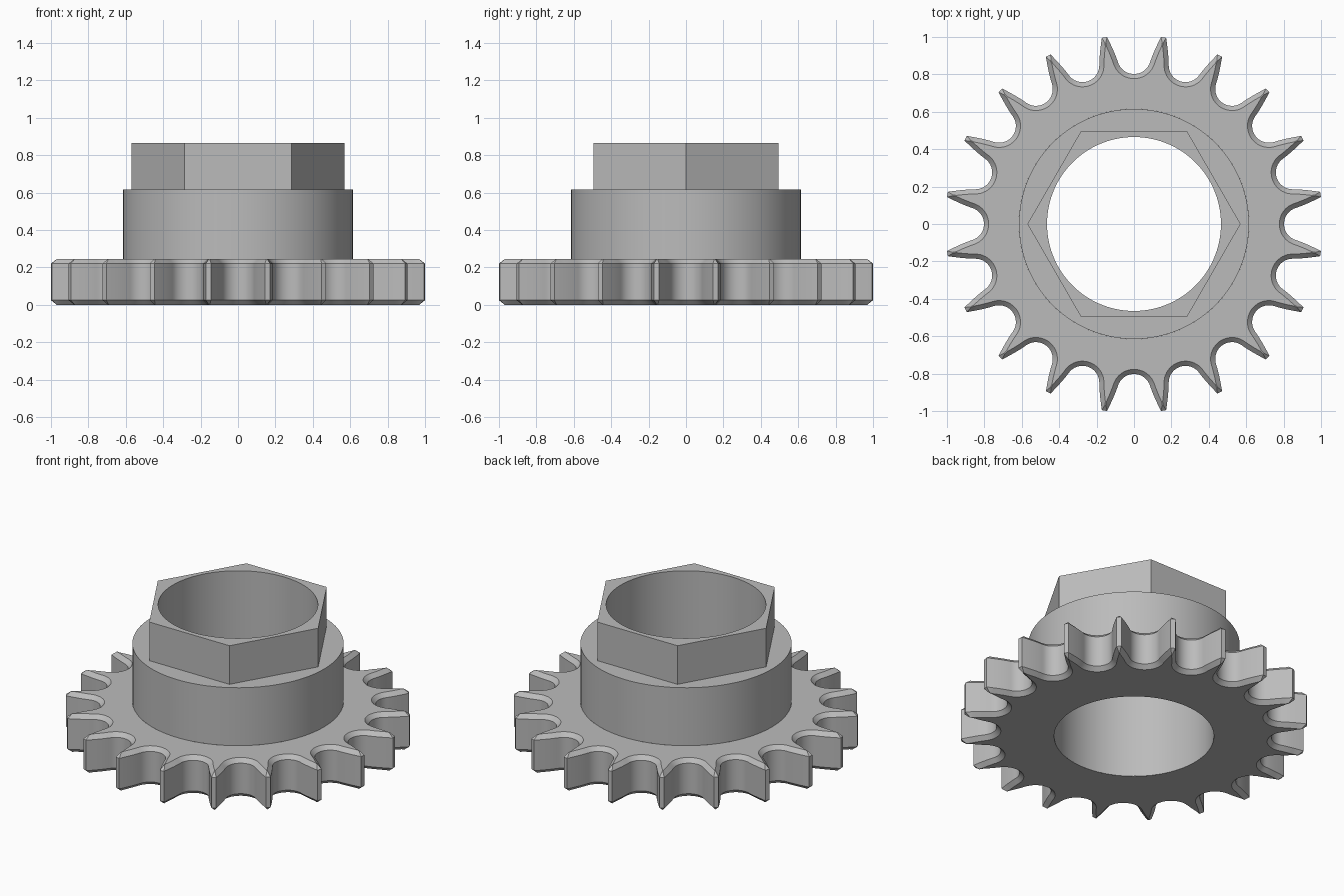
import bpy, bmesh
from math import sin, cos, tan, pi, radians, atan2, hypot

old = bpy.data.objects.get("Cube")
if old:
    bpy.data.objects.remove(old, do_unlink=True)

TEETH = 20
HALF = pi / TEETH
BORE, COLLAR, HEX = 0.465, 0.615, 0.57
GEAR_TOP, COLLAR_TOP, HEX_TOP = 0.246, 0.618, 0.866
CHAMFER = 0.025
SEGMENTS = 120

steel = bpy.data.materials.new("steel_grey")
steel.use_nodes = True
steel.diffuse_color = (0.5, 0.5, 0.5, 1)
steel.node_tree.nodes["Principled BSDF"].inputs["Base Color"].default_value = (0.5, 0.5, 0.5, 1)


def circle(radius, n=SEGMENTS):
    return [(radius * cos(2 * pi * i / n), radius * sin(2 * pi * i / n)) for i in range(n)]


def loft(name, loops):
    """Skin counter-clockwise (outline, height) loops, each with the same point count."""
    bm = bmesh.new()
    rings = [[bm.verts.new((x, y, z)) for x, y in pts] for pts, z in loops]
    for a, b in zip(rings, rings[1:]):
        for i in range(len(a)):
            j = (i + 1) % len(a)
            bm.faces.new((a[i], a[j], b[j], b[i]))
    mesh = bpy.data.meshes.new(name)
    bm.to_mesh(mesh)
    bm.free()
    mesh.shade_smooth()
    mesh.set_sharp_from_angle(angle=radians(30))
    mesh.materials.append(steel)
    obj = bpy.data.objects.new(name, mesh)
    bpy.context.collection.objects.link(obj)
    return obj


def half_valley(inset):
    """Points from the valley floor to the tooth tip, radial and sideways from the valley axis."""
    centre, roller, sweep, tip, tip_half = 0.892, 0.09, radians(72), 1.01, 0.014
    r = roller + inset
    pts = [(centre - r * cos(sweep * i / 10), r * sin(sweep * i / 10)) for i in range(11)]
    # Curved flank, leaving the roller seat on its tangent and bending in to the tip
    p0 = (centre - roller * cos(sweep), roller * sin(sweep))
    p2 = (tip * cos(HALF) + tip_half * sin(HALF), tip * sin(HALF) - tip_half * cos(HALF))
    p1 = (p0[0] + 0.055 * sin(sweep), p0[1] + 0.055 * cos(sweep))
    for i in range(1, 9):
        t = i / 8
        x, y = [(1 - t) ** 2 * a + 2 * t * (1 - t) * b + t * t * c for a, b, c in zip(p0, p1, p2)]
        dx, dy = [(1 - t) * (b - a) + t * (c - b) for a, b, c in zip(p0, p1, p2)]
        d = hypot(dx, dy)
        x, y = x - inset * dy / d, y + inset * dx / d
        # Keep the inset flank on its own side of the tooth
        limit = x * tan(HALF) - 0.002
        if y > limit:
            y = limit
        reach = tip - 1.2 * inset
        if hypot(x, y) > reach:
            s = reach / hypot(x, y) + 0.0005 * (i - 8)
            x, y = x * s, y * s
        pts.append((x, y))
    return pts


def gear_outline(inset):
    half = half_valley(inset)
    valley = [(x, -y) for x, y in reversed(half[1:])] + half
    out = []
    for k in range(TEETH):
        c, s = cos(2 * HALF * k), sin(2 * HALF * k)
        out += [(x * c - y * s, x * s + y * c) for x, y in valley]
    return out


def circle_under(outline, radius):
    angles = [atan2(y, x) for x, y in outline]
    return [(radius * cos(a), radius * sin(a)) for a in angles]


# Toothed ring with bevelled rims
full, small = gear_outline(0), gear_outline(CHAMFER)
loft("toothed_ring", [
    (circle_under(small, BORE), 0), (small, 0), (full, CHAMFER),
    (full, GEAR_TOP - CHAMFER), (small, GEAR_TOP), (circle_under(small, COLLAR), GEAR_TOP)])

# Hexagon sampled along its sides, with its corners on the x axis
hexagon = []
corners = circle(HEX, 6)
for k in range(6):
    a, b = corners[k], corners[(k + 1) % 6]
    for i in range(SEGMENTS // 6):
        t = i * 6 / SEGMENTS
        hexagon.append((a[0] + (b[0] - a[0]) * t, a[1] + (b[1] - a[1]) * t))

# Round collar, hexagonal drive and the bore through them all
loft("round_collar", [(circle(COLLAR), GEAR_TOP), (circle(COLLAR), COLLAR_TOP), (hexagon, COLLAR_TOP)])
loft("hex_drive", [(hexagon, COLLAR_TOP), (hexagon, HEX_TOP), (circle(BORE), HEX_TOP)])
loft("bore_wall", [(circle(BORE), HEX_TOP), (circle(BORE), 0)])
